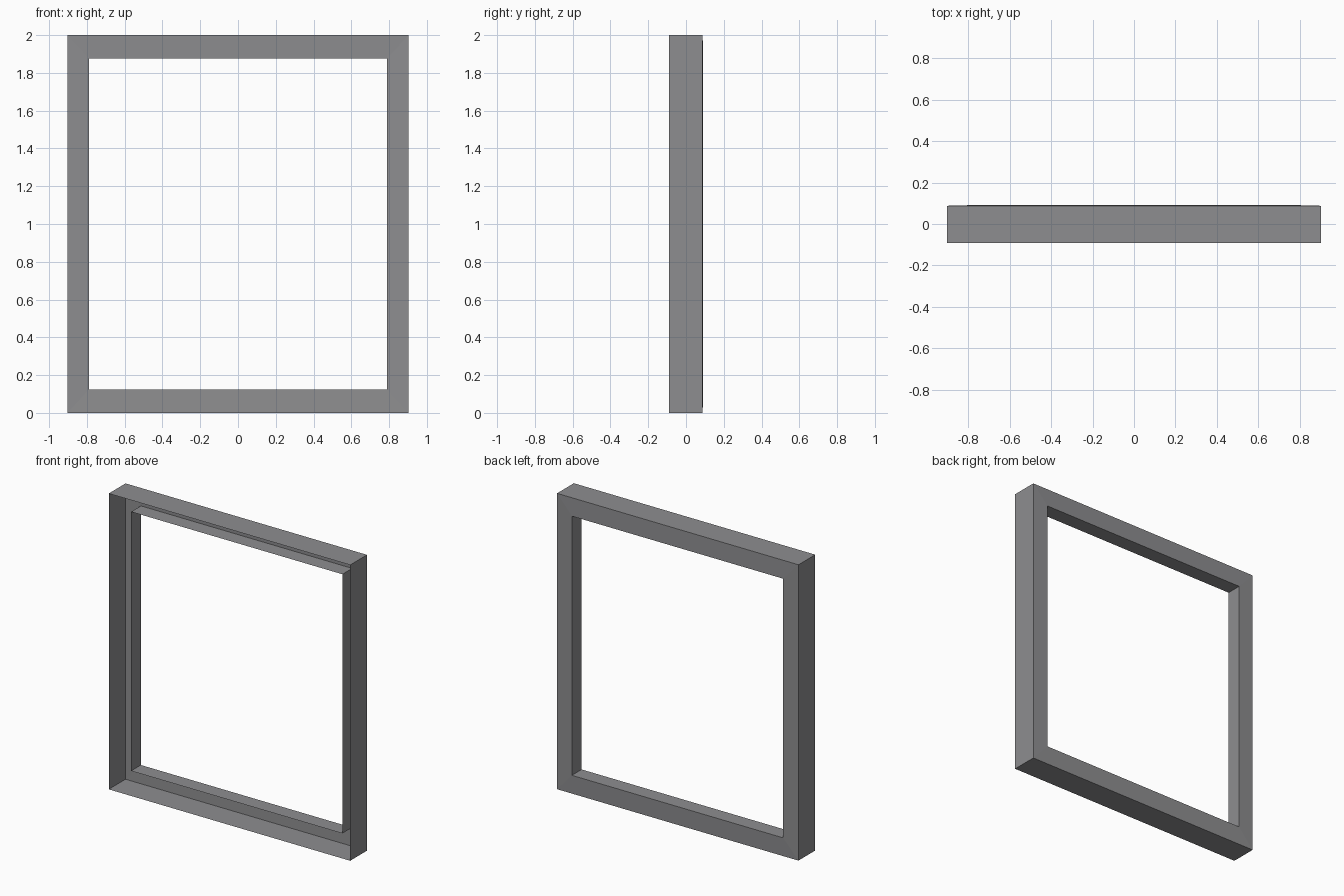
import bpy, bmesh

if "Cube" in bpy.data.objects:
    bpy.data.objects.remove(bpy.data.objects["Cube"])

# Open-fronted sheet profile: (half width, bottom z, top z, y)
PROFILE = [
    (0.903, 0.0, 2.0, -0.091),      # outer wall, front rim
    (0.903, 0.0, 2.0, 0.088),       # outer wall, back corner
    (0.79, 0.125, 1.877, 0.091),    # opening, back corner
    (0.79, 0.125, 1.877, -0.013),   # inner lip, front rim
]


def rect_loop(bm, half, low, high, y):
    corners = [(-half, low), (half, low), (half, high), (-half, high)]
    return [bm.verts.new((x, y, z)) for x, z in corners]


# Window frame: outer wall, back face and reveal lip
bm = bmesh.new()
loops = [rect_loop(bm, *p) for p in PROFILE]
for a, b in zip(loops, loops[1:]):
    for i in range(4):
        j = (i + 1) % 4
        bm.faces.new((a[i], a[j], b[j], b[i]))

# Make the outside of the shell face outward
bm.normal_update()
back = max(bm.faces, key=lambda f: abs(f.normal.y))
if back.normal.y < 0:
    bmesh.ops.reverse_faces(bm, faces=bm.faces[:])

mesh = bpy.data.meshes.new("window_frame")
bm.to_mesh(mesh)
bm.free()
frame = bpy.data.objects.new("window_frame", mesh)
bpy.context.collection.objects.link(frame)

# Dark grey paint
paint = bpy.data.materials.new("dark_grey")
paint.diffuse_color = (0.27, 0.27, 0.28, 1)
paint.use_nodes = True
paint.node_tree.nodes["Principled BSDF"].inputs["Base Color"].default_value = paint.diffuse_color
mesh.materials.append(paint)
